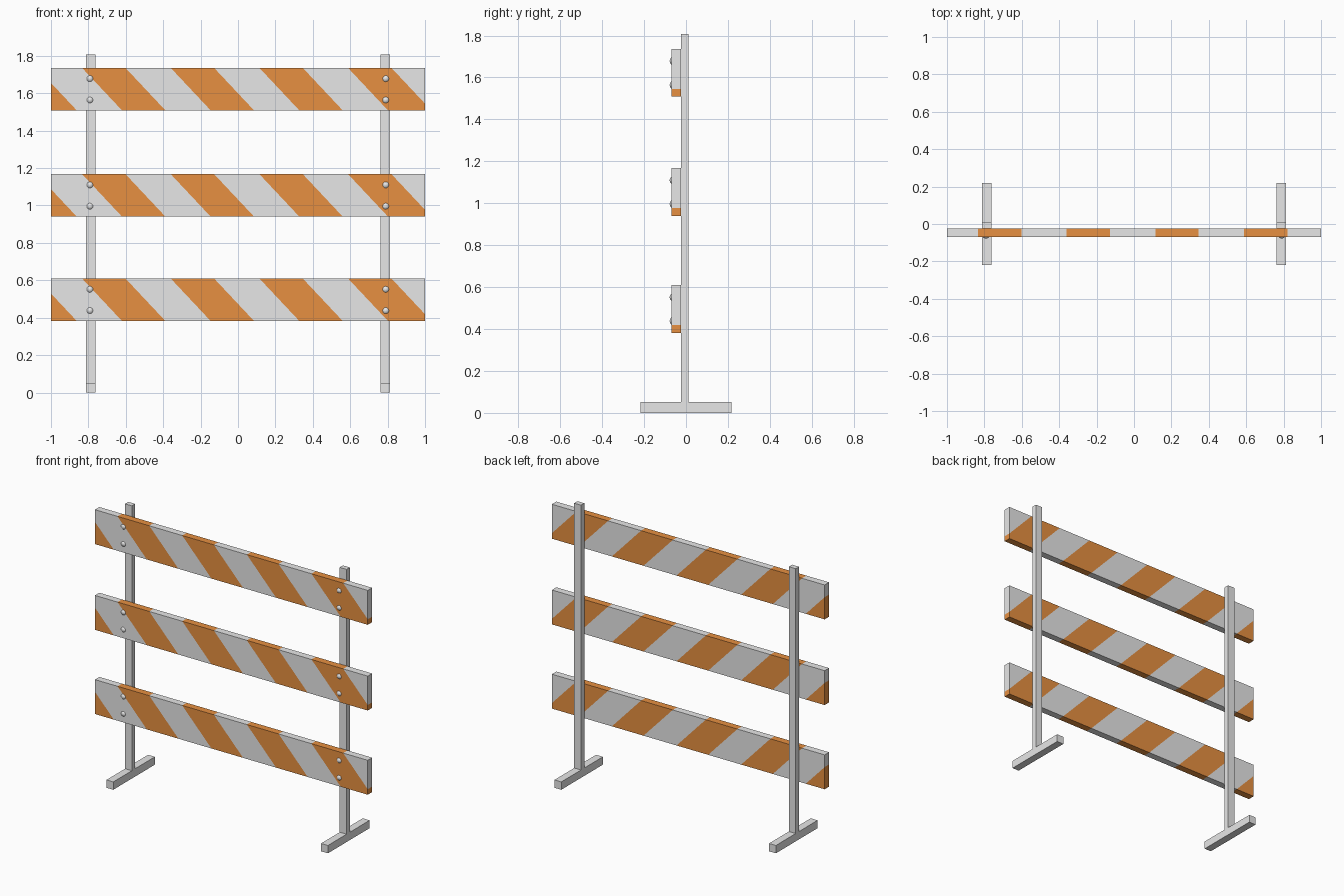
import bpy, bmesh
from mathutils import Vector

if "Cube" in bpy.data.objects:
    bpy.data.objects.remove(bpy.data.objects["Cube"])


def material(name, rgb):
    m = bpy.data.materials.new(name)
    m.diffuse_color = (*rgb, 1)
    m.use_nodes = True
    m.node_tree.nodes["Principled BSDF"].inputs["Base Color"].default_value = m.diffuse_color
    return m


GREY = material("light_grey", (0.8, 0.8, 0.8))
ORANGE = material("orange", (0.8, 0.28, 0.053))


def finish(name, bm, mats):
    me = bpy.data.meshes.new(name)
    bm.to_mesh(me)
    bm.free()
    for m in mats:
        me.materials.append(m)
    ob = bpy.data.objects.new(name, me)
    bpy.context.collection.objects.link(ob)
    return ob


def box_mesh(x0, x1, y0, y1, z0, z1):
    bm = bmesh.new()
    bmesh.ops.create_cube(bm, size=1)
    for v in bm.verts:
        v.co = Vector(((x0, x1)[v.co.x > 0], (y0, y1)[v.co.y > 0], (z0, z1)[v.co.z > 0]))
    return bm


BOARD_Y0, BOARD_Y1, BOARD_H = -0.070, -0.024, 0.228
PERIOD, WIDTH, START, SLOPE = 0.474, 0.232, -0.834, 0.94


# Board cut by slanted planes, faces coloured by the stripe they fall in
def striped_board(name, top):
    bm = box_mesh(-1, 1, BOARD_Y0, BOARD_Y1, top - BOARD_H, top)
    for i in range(-1, 4):
        for x in (START + i * PERIOD, START + i * PERIOD + WIDTH):
            bmesh.ops.bisect_plane(bm, geom=bm.verts[:] + bm.edges[:] + bm.faces[:],
                                   plane_co=(x, 0, top), plane_no=(1, 0, SLOPE))
    for f in bm.faces:
        c = f.calc_center_median()
        u = c.x - SLOPE * (top - c.z)
        f.material_index = int((u - START) % PERIOD < WIDTH)
    finish(name, bm, [GREY, ORANGE])


# Domed bolt passing through the board
def bolt(name, x, z):
    bm = bmesh.new()
    bmesh.ops.create_uvsphere(bm, u_segments=20, v_segments=12, radius=1)
    for v in bm.verts:
        v.co = Vector((x + v.co.x * 0.025, -0.047 + v.co.z * 0.031, z - v.co.y * 0.025))
    for f in bm.faces:
        f.smooth = True
    bmesh.ops.recalc_face_normals(bm, faces=bm.faces[:])
    finish(name, bm, [GREY])


# Uprights and feet
for side, s in (("left", -1), ("right", 1)):
    x0, x1 = s * 0.787 - 0.025, s * 0.787 + 0.025
    finish(side + "_post", box_mesh(x0, x1, -0.023, 0.011, 0.05, 1.807), [GREY])
    finish(side + "_foot", box_mesh(x0, x1, -0.218, 0.218, 0, 0.052), [GREY])

# Boards and their bolts
for label, top in (("upper", 1.736), ("middle", 1.168), ("lower", 0.610)):
    striped_board(label + "_board", top)
    for side, x in (("left", -0.792), ("right", 0.790)):
        bolt(f"{label}_{side}_bolt_high", x, top - 0.058)
        bolt(f"{label}_{side}_bolt_low", x, top - 0.172)
